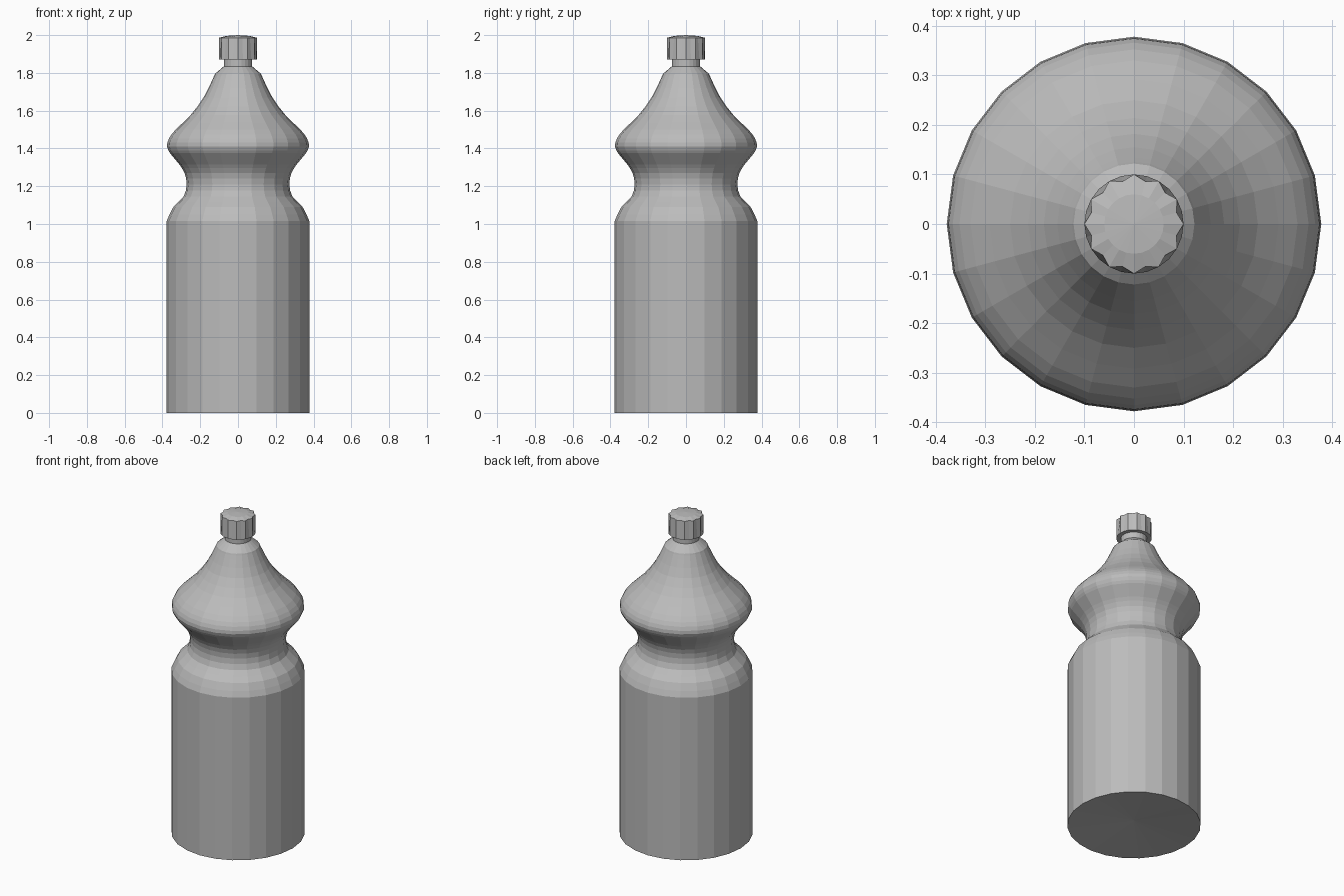
import bpy, bmesh, math
from mathutils import Vector

cube = bpy.data.objects.get("Cube")
if cube:
    bpy.data.objects.remove(cube, do_unlink=True)

SIDES = 24

# Single plain grey plastic
grey = bpy.data.materials.new("grey plastic")
grey.use_nodes = True
colour = (0.5, 0.5, 0.5, 1)
grey.diffuse_color = colour
grey.node_tree.nodes["Principled BSDF"].inputs["Base Color"].default_value = colour


def smooth_profile(points, steps):
    """Catmull-Rom curve through (radius, height) points."""
    p = [Vector(q) for q in points]
    p = [p[0]] + p + [p[-1]]
    out = []
    for i in range(1, len(p) - 2):
        a, b, c, d = p[i - 1:i + 3]
        for s in range(steps):
            t = s / steps
            out.append(0.5 * (2 * b + (c - a) * t + (2 * a - 5 * b + 4 * c - d) * t ** 2
                              + (3 * b - a - 3 * c + d) * t ** 3))
    return [tuple(v) for v in out] + [tuple(points[-1])]


def lathe(name, profile, flute=None):
    """Revolve a profile round z; flute maps ring index to the radius of every other vertex."""
    flute = flute or {}
    bm = bmesh.new()
    rings = []
    for i, (r, z) in enumerate(profile):
        if r == 0:
            rings.append([bm.verts.new((0, 0, z))] * SIDES)
            continue
        ring = []
        for k in range(SIDES):
            a = 2 * math.pi * k / SIDES
            rad = flute.get(i, r) if k % 2 else r
            ring.append(bm.verts.new((rad * math.cos(a), rad * math.sin(a), z)))
        rings.append(ring)
    for lo, hi in zip(rings, rings[1:]):
        for k in range(SIDES):
            n = (k + 1) % SIDES
            corners = list(dict.fromkeys((lo[k], lo[n], hi[n], hi[k])))
            bm.faces.new(corners)
    bmesh.ops.recalc_face_normals(bm, faces=bm.faces)
    mesh = bpy.data.meshes.new(name)
    bm.to_mesh(mesh)
    bm.free()
    mesh.materials.append(grey)
    obj = bpy.data.objects.new(name, mesh)
    bpy.context.collection.objects.link(obj)
    return obj


# Bottle: dished base, straight wall, pinched grip, bulge and tapering top
waist = smooth_profile([(0.378, 1.015), (0.342, 1.09), (0.288, 1.145), (0.272, 1.21),
                        (0.283, 1.27), (0.31, 1.315)], 2)
bulge = smooth_profile([(0.36, 1.375), (0.376, 1.41), (0.366, 1.452), (0.33, 1.5),
                        (0.25, 1.578), (0.182, 1.67), (0.135, 1.765), (0.122, 1.795)], 2)
neck = [(0.075, 1.835), (0.075, 1.875)]
lathe("bottle", [(0, 0.03), (0.378, 0)] + waist + bulge + neck)

# Fluted cap with a slightly domed top
lathe("cap", [(0, 1.872), (0.1, 1.872), (0.1, 1.986), (0.06, 1.996), (0, 2.0)],
      flute={2: 0.089})
